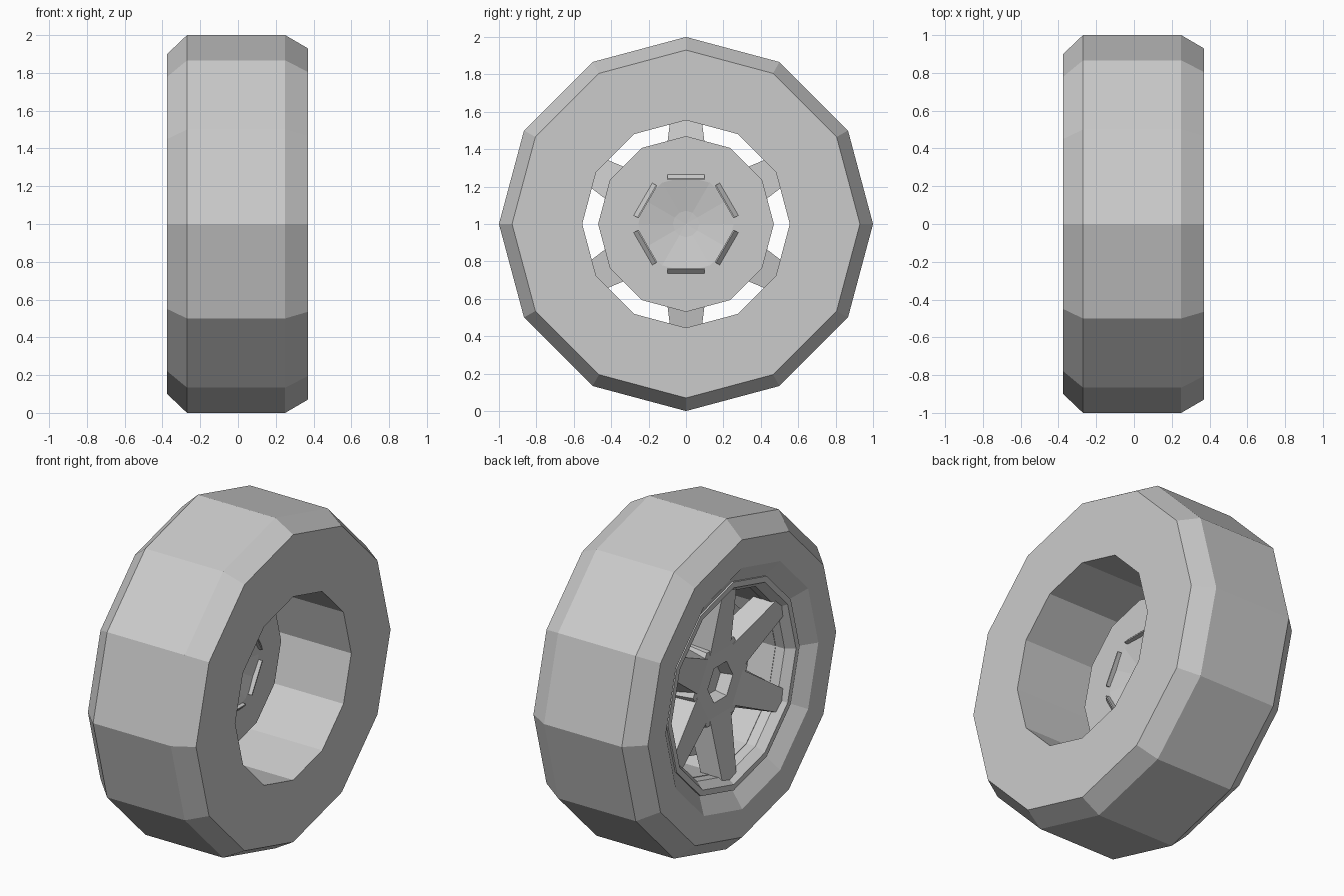
import bpy, bmesh
from math import sin, cos, pi

if "Cube" in bpy.data.objects:
    bpy.data.objects.remove(bpy.data.objects["Cube"])


def finish(bm, name):
    bmesh.ops.remove_doubles(bm, verts=bm.verts, dist=1e-5)
    bmesh.ops.recalc_face_normals(bm, faces=bm.faces)
    me = bpy.data.meshes.new(name)
    bm.to_mesh(me)
    bm.free()
    ob = bpy.data.objects.new(name, me)
    bpy.context.collection.objects.link(ob)
    return ob


def polar(x, r, a, side=0.0):
    """Point at angle a around the x axle, shifted sideways along the tangent."""
    return (x, r * sin(a) + side * cos(a), 1 + r * cos(a) - side * sin(a))


def revolve(name, profile, n, offset=0.0, closed=True):
    """Turn (x, radius) points around the axle in n flat steps."""
    bm = bmesh.new()
    rings = []
    for x, r in profile:
        if r == 0:
            rings.append([bm.verts.new((x, 0, 1))] * n)
        else:
            rings.append([bm.verts.new(polar(x, r, offset + 2 * pi * k / n)) for k in range(n)])
    pairs = list(zip(rings, rings[1:]))
    if closed:
        pairs.append((rings[-1], rings[0]))
    for p, q in pairs:
        for k in range(n):
            j = (k + 1) % n
            vs = list(dict.fromkeys([p[k], p[j], q[j], q[k]]))
            if len(vs) > 2:
                bm.faces.new(vs)
    return finish(bm, name)


def radial_blocks(name, inner, outer, count=6):
    """Repeat a block lofted between two (x, radius, half width) sections."""
    bm = bmesh.new()
    for k in range(count):
        a = 2 * pi * k / count
        loops = []
        for sec in (inner, outer):
            loops.append([bm.verts.new(polar(x, r, a, s * w))
                          for (x, r, w), s in ((sec[0], -1), (sec[0], 1), (sec[1], 1), (sec[1], -1))])
        p, q = loops
        bm.faces.new(p)
        bm.faces.new(q)
        for i in range(4):
            j = (i + 1) % 4
            bm.faces.new((p[i], p[j], q[j], q[i]))
    return finish(bm, name)


# Tyre with chamfered shoulders and a deep bore on the inner side
revolve("tyre", [(.37, .555), (.37, .93), (.25, 1), (-.27, 1), (-.375, .9),
                 (-.375, .73), (-.29, .60), (-.21, .58), (-.21, .555)], 12)
# Rim lip on the outer side
revolve("rim_lip", [(-.32, .63), (-.32, .595), (-.27, .558), (-.19, .558), (-.19, .63)], 12)
# Hexagonal hub with a centre recess
revolve("hub", [(-.16, 0), (-.16, .10), (-.23, .12), (-.23, .26), (-.09, .29), (-.09, 0)],
        6, pi / 6, closed=False)
# Spokes leaning outwards to the rim: front edge, then back edge
radial_blocks("spokes",
              [(-.23, .19, .10), (-.10, .19, .13)],
              [(-.295, .59, .065), (-.17, .59, .08)])
# Brake disc with a dished centre
revolve("brake_disc", [(-.10, 0), (-.10, .47), (-.04, .47), (-.04, .255),
                       (-.075, .07), (-.08, 0)], 12, closed=False)
# Tabs around the dish
radial_blocks("disc_tabs",
              [(-.05, .235, .10), (-.015, .235, .10)],
              [(-.05, .275, .10), (-.015, .242, .10)])
